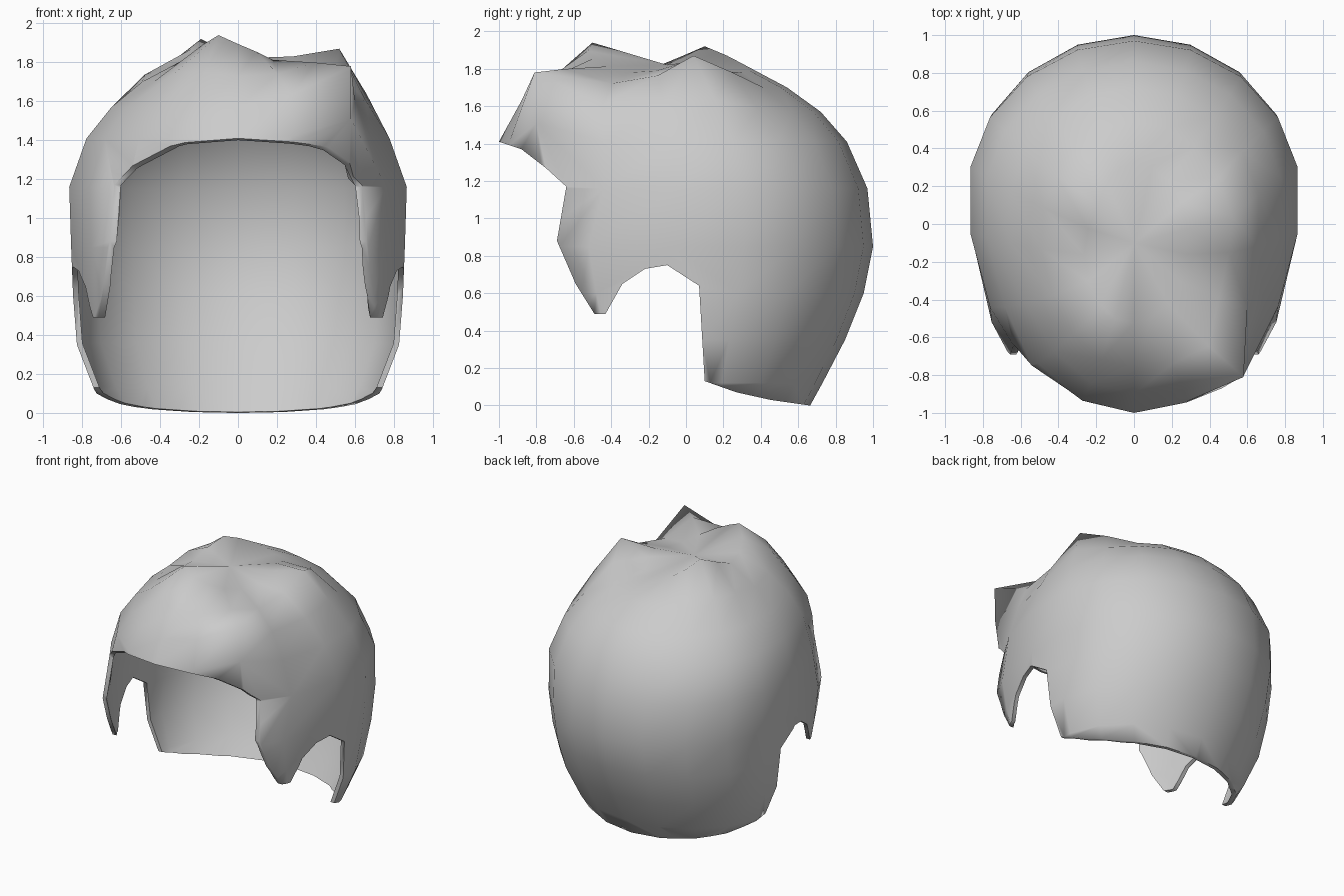
import bpy, bmesh, math
from mathutils import Vector

default = bpy.data.objects.get("Cube")
if default:
    bpy.data.objects.remove(default, do_unlink=True)

grey = bpy.data.materials.new("soft_grey")
grey.use_nodes = True
colour = (0.6, 0.6, 0.6, 1)
grey.diffuse_color = colour
grey.node_tree.nodes["Principled BSDF"].inputs["Base Color"].default_value = colour

SIDES = 18
THICKNESS = 0.03

# Scalp rings: height, half width, centre y, back y, front y
RINGS = [
    (-0.08, 0.62, 0.05, 0.62, -0.8),
    (0.12, 0.75, 0.08, 0.73, -0.9),
    (0.35, 0.84, 0.10, 0.85, -0.95),
    (0.60, 0.86, 0.14, 0.95, -1.1),
    (0.85, 0.87, 0.16, 1.0, -1.2),
    (1.16, 0.88, 0.16, 0.97, -1.04),
    (1.41, 0.79, 0.12, 0.86, -1.0),
    (1.57, 0.66, 0.06, 0.72, -0.9),
    (1.70, 0.50, 0.0, 0.54, -0.76),
    (1.78, 0.28, -0.08, 0.33, -0.52),
]
CROWN = (0, -0.1, 1.81)

# Raised tips of the tousled locks
TIPS = [(0.58, -0.81, 1.78), (-0.1, -0.5, 1.94), (0.52, 0.04, 1.87), (-0.19, 0.1, 1.92)]

# Hairline seen from the side (y, z): fringe, sideburn, ear notch, nape
HAIRLINE = [
    (-1.5, 1.42), (-1.0, 1.41), (-0.88, 1.37), (-0.75, 1.27), (-0.64, 1.17),
    (-0.69, 0.88), (-0.59, 0.65), (-0.49, 0.49), (-0.43, 0.49), (-0.34, 0.65),
    (-0.22, 0.73), (-0.1, 0.75), (0.07, 0.64), (0.1, 0.13), (0.27, 0.07),
    (0.45, 0.03), (0.66, 0), (1.5, 0), (1.5, -1), (-1.5, -1),
]


def make_object(name, bm):
    bmesh.ops.recalc_face_normals(bm, faces=bm.faces)
    mesh = bpy.data.meshes.new(name)
    bm.to_mesh(mesh)
    bm.free()
    obj = bpy.data.objects.new(name, mesh)
    bpy.context.collection.objects.link(obj)
    return obj


def ring_point(ring, i):
    z, width, mid, back, front = ring
    a = math.tau * i / SIDES + math.pi / 2
    reach = back - mid if math.sin(a) > 0 else mid - front
    return Vector((width * math.cos(a), mid + reach * math.sin(a), z))


# Lofted scalp surface, open at the bottom
bm = bmesh.new()
loops = [[bm.verts.new(ring_point(r, i)) for i in range(SIDES)] for r in RINGS]
for low, high in zip(loops, loops[1:]):
    for i in range(SIDES):
        j = (i + 1) % SIDES
        bm.faces.new((low[i], low[j], high[j], high[i]))
crown = bm.verts.new(CROWN)
for i in range(SIDES):
    bm.faces.new((loops[-1][i], loops[-1][(i + 1) % SIDES], crown))

# Pull the nearest point out to each tip, with a short soft falloff
for tip in map(Vector, TIPS):
    nearest = min(bm.verts, key=lambda v: (v.co - tip).length)
    origin, shift = nearest.co.copy(), tip - nearest.co
    for v in bm.verts:
        weight = max(0, 1 - (v.co - origin).length / 0.36)
        v.co += shift * weight
hair = make_object("hair", bm)
hair.data.materials.append(grey)

# Prism that trims the shell to the hairline
bm = bmesh.new()
face = bm.faces.new([bm.verts.new((-1.5, y, z)) for y, z in HAIRLINE])
extruded = bmesh.ops.extrude_face_region(bm, geom=[face])["geom"]
moved = [g for g in extruded if isinstance(g, bmesh.types.BMVert)]
bmesh.ops.translate(bm, verts=moved, vec=(3, 0, 0))
cutter = make_object("hairline_cutter", bm)
cutter.hide_render = True

# Thickness, then trim
shell = hair.modifiers.new("thickness", "SOLIDIFY")
shell.thickness = THICKNESS
shell.offset = -1
trim = hair.modifiers.new("hairline", "BOOLEAN")
trim.operation = "DIFFERENCE"
trim.solver = "EXACT"
trim.object = cutter

bpy.context.view_layer.update()
graph = bpy.context.evaluated_depsgraph_get()
finished = bpy.data.meshes.new_from_object(hair.evaluated_get(graph))
hair.modifiers.clear()
hair.data = finished
bpy.data.objects.remove(cutter, do_unlink=True)

# Smooth locks with a crisp rim
bpy.ops.object.select_all(action="DESELECT")
hair.select_set(True)
bpy.context.view_layer.objects.active = hair
bpy.ops.object.shade_smooth_by_angle(angle=math.radians(65))
